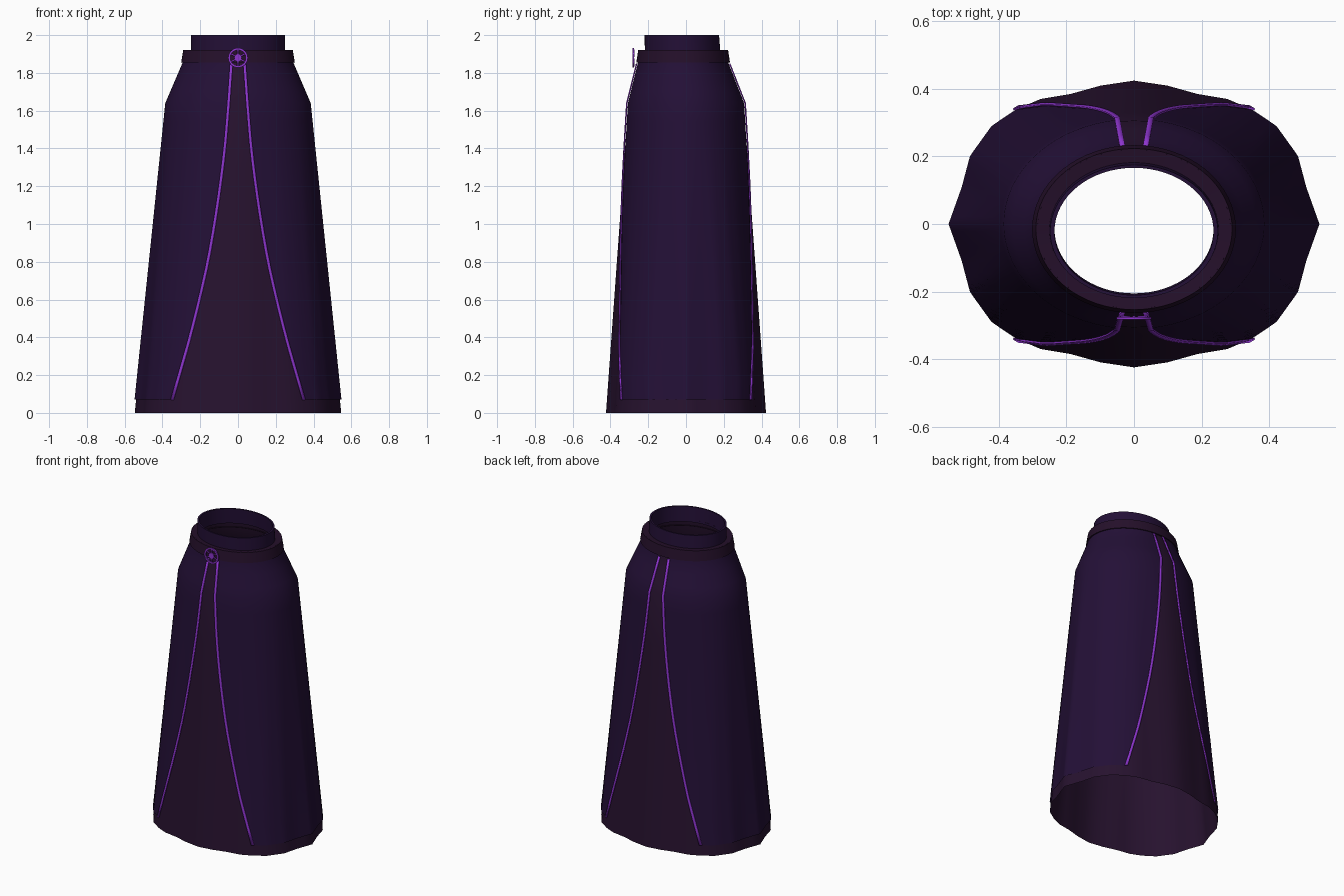
import bpy, math
from mathutils import Vector

if "Cube" in bpy.data.objects:
    bpy.data.objects.remove(bpy.data.objects["Cube"], do_unlink=True)


def material(name, rgb):
    m = bpy.data.materials.new(name)
    m.use_nodes = True
    m.diffuse_color = (*rgb, 1)
    bsdf = next(n for n in m.node_tree.nodes if n.type == 'BSDF_PRINCIPLED')
    bsdf.inputs["Base Color"].default_value = (*rgb, 1)
    return m


violet = material("dark violet cloth", (0.017, 0.005, 0.037))
plum = material("dark plum lining", (0.020, 0.006, 0.028))
band = material("dark plum waistband", (0.018, 0.005, 0.023))
purple = material("bright purple trim", (0.27, 0.035, 0.62))

# Rippled hem, one quarter from the side to the middle
HEM = [(.555, 0), (.515, .11), (.49, .205), (.425, .295), (.35, .345),
       (.28, .375), (.19, .39), (.1, .415), (0, .43)]
# Upper rings: height, half width, half depth, centre y
RINGS = [(1.92, .285, .235, -.015), (1.85, .295, .242, -.015), (1.64, .385, .31, 0)]
# Edge of the overskirt opening: height, half width
EDGE = [(1.92, .03), (1.85, .035), (1.6, .053), (1.4, .07), (1.2, .095), (1, .125),
        (.8, .16), (.6, .205), (.4, .255), (.07, .35)]


def ellipse(t, rx, ry, cy=0):
    return Vector((rx * math.cos(t), ry * math.sin(t) + cy))


def hem(t):
    c, s = math.cos(t), math.sin(t)
    f = math.atan2(abs(s), abs(c)) / (math.pi / 2) * 8
    i = min(int(f), 7)
    p = Vector(HEM[i]).lerp(Vector(HEM[i + 1]), f - i)
    return Vector((math.copysign(p.x, c), math.copysign(p.y, s)))


def section(t, z, grow=1.0):
    hip = RINGS[-1]
    if z <= hip[0]:
        p = ellipse(t, *hip[1:]).lerp(hem(t), 1 - z / hip[0])
    else:
        a, b = RINGS[:2] if z > RINGS[1][0] else RINGS[1:]
        f = (a[0] - z) / (a[0] - b[0])
        p = ellipse(t, *a[1:]).lerp(ellipse(t, *b[1:]), f)
    return Vector((p.x * grow, p.y * grow, z))


def edge_width(z):
    for (z0, x0), (z1, x1) in zip(EDGE, EDGE[1:]):
        if z >= z1 - 1e-6:
            return x0 + (x1 - x0) * (z0 - z) / (z0 - z1)
    return EDGE[-1][1]


def edge_angle(x, z, grow):
    lo, hi = 0, math.pi / 2
    for _ in range(30):
        mid = (lo + hi) / 2
        if section(mid, z, grow).x > x:
            lo = mid
        else:
            hi = mid
    return lo


def grid(name, rows, mat, closed=False, mirror=False, thick=0, angle=40):
    n = len(rows[0])
    faces = []
    for r in range(len(rows) - 1):
        for c in range(n if closed else n - 1):
            d = (c + 1) % n
            faces.append((r * n + c, (r + 1) * n + c, (r + 1) * n + d, r * n + d))
    me = bpy.data.meshes.new(name)
    me.from_pydata([tuple(p) for row in rows for p in row], [], faces)
    me.materials.append(mat)
    ob = bpy.data.objects.new(name, me)
    bpy.context.collection.objects.link(ob)
    if mirror:
        ob.modifiers.new("Mirror", 'MIRROR')
    if thick:
        ob.modifiers.new("Thickness", 'SOLIDIFY').thickness = thick
    bpy.ops.object.select_all(action='DESELECT')
    ob.select_set(True)
    bpy.context.view_layer.objects.active = ob
    bpy.ops.object.shade_smooth_by_angle(angle=math.radians(angle))
    return ob


# Underskirt, visible through the openings and below the hem
full = [2 * math.pi * i / 64 for i in range(64)]
heights = [1.9, 1.85, 1.78, 1.7, 1.64, 1.3, 1, .7, .4, .2, 0]
grid("underskirt", [[section(t, z, .985) for t in full] for z in heights], plum, closed=True)

# Overskirt halves, split at front and back
over = [1.92, 1.85, 1.78, 1.7, 1.64] + [1.64 - 1.57 * i / 16 for i in range(1, 17)]
rows = []
for z in over:
    a = edge_angle(edge_width(z), z, 1)
    rows.append([section(-a + 2 * a * i / 48, z) for i in range(49)])
grid("overskirt", rows, violet, mirror=True)

# Trim ribbons along the opening edges
for name, side in (("front_trim", -1), ("back_trim", 1)):
    rows = []
    for z in over[1:]:
        x = edge_width(z)
        row = []
        for dx in (-.008, .008):
            a = edge_angle(x + dx, z, 1)
            p = section(side * a, z)
            row.append(p + Vector((0, side * .009, 0)))
        rows.append(row if side < 0 else row[::-1])
    grid(name, rows, purple, mirror=True, thick=.006)


def ring(z, rx, ry, cy):
    return [(*ellipse(t, rx, ry, cy), z) for t in full]


# Waistband with a flat top ledge, and the upright collar above it
grid("waistband", [ring(1.915, .24, .19, -.015), ring(1.92, .29, .238, -.015),
                   ring(1.855, .301, .248, -.015), ring(1.855, .28, .23, -.015)],
     band, closed=True, angle=30)
grid("collar", [ring(1.9, .235, .19, -.015), ring(2, .235, .188, -.022),
                ring(2, .248, .197, -.022), ring(1.91, .25, .2, -.018)],
     violet, closed=True, angle=30)


# Round clasp: a flat ring with a plain stud and short spokes
def disc(name, outer, inner):
    turn = [2 * math.pi * i / 32 for i in range(32)]
    def loop(r, y):
        return [(r * math.cos(t), y, 1.88 + r * math.sin(t)) for t in turn]
    return grid(name, [loop(inner, -.274), loop(inner, -.282), loop(outer, -.282),
                       loop(outer, -.274), loop(inner, -.274)], purple, closed=True)


disc("clasp_ring", .052, .041)
disc("clasp_stud", .02, .0005)
for i in range(6):
    t = math.pi / 2 + i * math.pi / 3
    out, across = Vector((math.cos(t), 0, math.sin(t))), Vector((-math.sin(t), 0, math.cos(t)))
    centre = Vector((0, -.277, 1.88))
    grid("clasp_spoke", [[centre + out * r + across * s for s in (-.004, .004)]
                         for r in (.015, .045)], purple, thick=.005)
